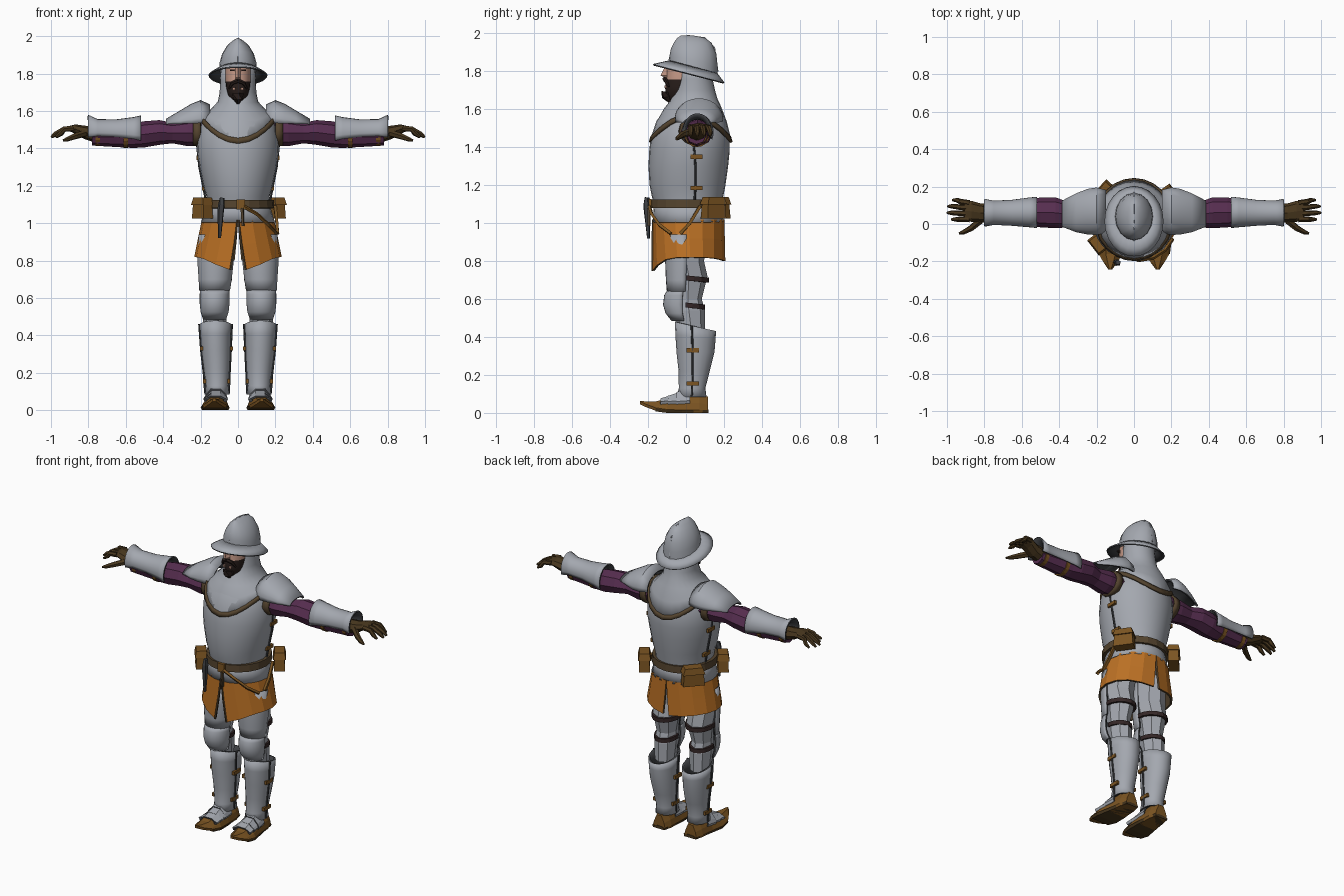
import bpy, bmesh, math
from mathutils import Vector, Matrix


def mat(name, *c):
    m = bpy.data.materials.new(name)
    m.diffuse_color = (*c, 1)
    return m


STEEL = mat("steel", .37, .39, .43)
DARK = mat("dark_steel", .05, .053, .058)
PURPLE = mat("purple_cloth", .095, .027, .08)
GLOVE = mat("dark_leather", .065, .038, .013)
TAN = mat("tan_leather", .2, .09, .016)
BELT = mat("belt_brown", .09, .058, .028)
ORANGE = mat("orange_cloth", .5, .165, .018)
SKIN = mat("skin", .58, .33, .25)
HAIR = mat("dark_hair", .022, .013, .011)
STRAP = mat("strap_brown", .035, .02, .02)
PLATE = (STEEL, DARK)
smooth_objects = []


def finish(name, bm, mats, mirror=False, thick=0, smooth=True):
    bmesh.ops.recalc_face_normals(bm, faces=bm.faces)
    mid = sum((v.co for v in bm.verts), Vector()) / len(bm.verts)
    if sum(f.normal.dot(f.calc_center_median() - mid) * f.calc_area() for f in bm.faces) < 0:
        bmesh.ops.reverse_faces(bm, faces=bm.faces)
    me = bpy.data.meshes.new(name)
    bm.to_mesh(me)
    bm.free()
    ob = bpy.data.objects.new(name, me)
    bpy.context.collection.objects.link(ob)
    for m in (mats if isinstance(mats, tuple) else (mats,)):
        me.materials.append(m)
    if thick:
        s = ob.modifiers.new("thickness", 'SOLIDIFY')
        s.thickness, s.offset = thick, -1
        if len(me.materials) > 1:  # dark rim and lining
            s.material_offset = s.material_offset_rim = 1
    if mirror:
        ob.modifiers.new("mirror", 'MIRROR')
    if smooth:
        smooth_objects.append(ob)
    return ob


def ring(axis, p, c1, c2, r1, r2, n=20, arc=(0, 360), tilt=0, dip=0):
    full = arc[1] - arc[0] == 360
    out = []
    for i in range(n if full else n + 1):
        t = math.radians(arc[0] + (arc[1] - arc[0]) * i / n)
        u, v = c1 + r1 * math.cos(t), c2 + r2 * math.sin(t)
        q = p + tilt * (v - c2) - dip * math.sin(t) ** 2
        out.append({'z': (u, v, q), 'x': (q, u, v), 'y': (u, q, v)}[axis])
    return out


def loft(name, rings, mats, closed=True, caps=True, **kw):
    bm = bmesh.new()
    rows = [[bm.verts.new(p) for p in r] for r in rings]
    n = len(rows[0])
    for a, b in zip(rows, rows[1:]):
        for i in range(n if closed else n - 1):
            j = (i + 1) % n
            bm.faces.new((a[i], a[j], b[j], b[i]))
    if closed and caps:
        bm.faces.new(rows[0])
        bm.faces.new(rows[-1])
    return finish(name, bm, mats, **kw)


def rounds(name, axis, specs, mats, n=20, arc=(0, 360), caps=True, **kw):
    return loft(name, [ring(axis, *s[:5], n, arc, *s[5:]) for s in specs], mats,
                arc[1] - arc[0] == 360, caps, **kw)


def tube(name, pts, radii, mats, n=6, **kw):
    pts = [Vector(p) for p in pts]
    rings = []
    for i, p in enumerate(pts):
        d = (pts[min(i + 1, len(pts) - 1)] - pts[max(i - 1, 0)]).normalized()
        u = d.cross(Vector((.31, .2, .93))).normalized()
        v = d.cross(u)
        rings.append([p + radii[i] * (u * math.cos(k * math.tau / n) + v * math.sin(k * math.tau / n))
                      for k in range(n)])
    return loft(name, rings, mats, **kw)


def box(name, c, size, mats, turn=0, taper=1, **kw):
    bm = bmesh.new()
    bmesh.ops.create_cube(bm, size=1)
    for v in bm.verts:
        k = taper if v.co.z > 0 else 1
        v.co = Vector((v.co.x * size[0] * k, v.co.y * size[1] * k, v.co.z * size[2]))
    bm.transform(Matrix.Translation(c) @ Matrix.Rotation(math.radians(turn), 4, 'Z'))
    return finish(name, bm, mats, smooth=False, **kw)


# Helmet: ridged crown and sloping brim
rounds("helmet_crown", 'z', [(1.815, 0, .04, .102, .127, -.27), (1.86, 0, .04, .098, .126, -.2),
       (1.905, 0, .04, .085, .12, -.1), (1.95, 0, .035, .058, .1), (1.975, 0, .028, .03, .075),
       (1.99, 0, .005, .004, .03)], STEEL, 16)
rounds("helmet_brim", 'z', [(1.825, 0, .04, .1, .125, -.27), (1.806, 0, .025, .135, .16, -.26),
       (1.79, 0, .015, .158, .188, -.26)], PLATE, 24, caps=False, thick=.009)
tube("helmet_ridge", [(0, -.088, 1.86), (0, -.075, 1.92), (0, -.025, 1.978), (0, .01, 1.988), (0, .1, 1.976),
     (0, .15, 1.925), (0, .168, 1.8)], [.004] * 7, STEEL, 4)

# Face, beard below the cheek line
face = rounds("face", 'z', [(1.65, 0, -.02, .03, .07), (1.68, 0, -.02, .055, .088), (1.72, 0, -.02, .064, .09),
              (1.757, 0, -.02, .067, .084), (1.8, 0, -.02, .068, .082), (1.85, 0, -.02, .066, .08)],
              (SKIN, HAIR), 16)
for f in face.data.polygons:
    f.material_index = int(f.center.z < 1.757)
loft("nose", [[(-.014, -.1, z0), (.014, -.1, z0), (0, y, z0)] for z0, y in
     ((1.768, -.112), (1.778, -.134), (1.83, -.108))], SKIN, smooth=False)
tube("moustache", [(0, -.113, 1.762), (.03, -.106, 1.75), (.048, -.09, 1.72)], [.012, .011, .005], HAIR, mirror=True)
tube("beard_tip", [(0, -.095, 1.69), (0, -.1, 1.665), (0, -.085, 1.64)], [.035, .028, .008], HAIR)
box("eye", (.03, -.096, 1.818), (.022, .008, .009), HAIR, 18, mirror=True)
box("brow", (.031, -.096, 1.836), (.032, .012, .008), HAIR, 18, mirror=True)
box("cheek_patch", (.021, -.109, 1.718), (.014, .008, .014), SKIN, 12, mirror=True)

# Mail hood and pointed mantle
rounds("hood", 'z', [(1.84, 0, .045, .092, .09), (1.76, 0, .045, .096, .095), (1.7, 0, .045, .098, .108),
       (1.65, 0, .04, .108, .125, .06), (1.61, 0, .035, .145, .15, .03), (1.585, 0, .03, .18, .185, 0, .05),
       (1.56, 0, .025, .205, .215, 0, .125)], PLATE, 24, caps=False, thick=.01)
rounds("mantle_trim", 'z', [(1.578, 0, .025, .204, .213, 0, .122), (1.555, 0, .025, .212, .221, 0, .128)],
       BELT, 24, caps=False, thick=.014)

# Breastplate, waist and side fastenings
rounds("breastplate", 'z', [(1.1, 0, .01, .166, .18), (1.14, 0, .008, .168, .188), (1.2, 0, .008, .186, .2),
       (1.3, 0, .012, .206, .21), (1.38, 0, .018, .219, .212), (1.45, 0, .022, .217, .208),
       (1.54, 0, .025, .196, .18), (1.61, 0, .03, .13, .13)], STEEL, 28)
rounds("waist_plate", 'z', [(1.11, 0, .012, .168, .18), (1.06, 0, .012, .18, .184), (1.005, 0, .012, .198, .188)],
       PLATE, 24, caps=False, thick=.012)
tube("side_seam", [(.17, .045, 1.11), (.187, .05, 1.2), (.207, .05, 1.3), (.219, .04, 1.42)], [.006] * 4,
     DARK, mirror=True)
for z, x in ((1.35, .214), (1.185, .184)):
    box("side_buckle", (x, .055, z), (.016, .065, .022), TAN, mirror=True)

# Belt, pouches, dagger and hanging straps
rounds("belt", 'z', [(1.08, 0, .01, .194, .198), (1.125, 0, .01, .192, .196)], BELT, 20, caps=False, thick=.02,
       smooth=False)
for x, y, w, turn in ((.195, .145, .12, -55), (-.165, .165, .13, 48), (-.19, -.105, .1, -52)):
    box("pouch", (x, y, 1.07), (w, .065, .09), TAN, turn, .88)
    box("pouch_flap", (x, y, 1.118), (w * 1.02, .075, .04), TAN, turn, .8)
box("belt_buckle", (.015, -.19, 1.1), (.045, .015, .055), TAN)
tube("dagger", [(-.085, -.205, 1.135), (-.088, -.208, 1.1), (-.092, -.206, 1.07), (-.098, -.198, .92)],
     [.014, .018, .019, .008], DARK, 5, smooth=False)
tube("hanging_strap", [(.03, -.193, 1.09), (.1, -.182, 1.05), (.165, -.14, .99), (.207, -.08, .945)],
     [.01] * 4, TAN, 4, smooth=False)
tube("side_strap", [(.212, -.03, .945), (.208, .02, 1.0), (.198, .075, 1.09)], [.011] * 3, TAN, 4, smooth=False)
tube("belt_end", [(.022, -.196, 1.08), (.027, -.195, .985)], [.01, .008], BELT, 4, smooth=False)

# Split skirt: one half panel, mirrored
rows = []
for z, rx, ry, gap in ((1.018, .193, .188, .6), (.92, .214, .191, 5), (.82, .234, .194, 10)):
    row = []
    for i in range(9):
        t = math.radians(-90 + gap + (180 - 1.5 * gap) * i / 8)
        k = (1.018 - z) / .198
        drop = .075 * max(0, -math.sin(t)) ** 4 + .02 * max(0, math.sin(t)) ** 4
        row.append((rx * math.cos(t), .014 + ry * math.sin(t), z - k * drop))
    rows.append(row)
loft("skirt", rows, (ORANGE, BELT), closed=False, thick=.012, mirror=True, smooth=False)
tube("skirt_slit_edge", [rows[0][0], rows[1][0], rows[2][0]], [.006] * 3, BELT, 4, mirror=True)

# Legs
rounds("mail_leg", 'z', [(.96, .11, .01, .088, .11), (.8, .12, 0, .088, .095), (.72, .12, .015, .08, .098),
       (.6, .125, .01, .06, .073), (.54, .125, .015, .065, .085), (.42, .125, .03, .06, .07)],
       STEEL, 8, mirror=True, smooth=False)
rounds("thigh_plate", 'z', [(.94, .118, -.01, .093, .094), (.8, .12, -.01, .098, .1), (.7, .122, -.013, .089, .093),
       (.64, .125, -.015, .083, .086)], PLATE, 14, (172, 368), thick=.012, mirror=True)
rounds("knee_plate", 'z', [(.648, .125, -.02, .078, .078), (.62, .125, -.025, .08, .09), (.57, .125, -.028, .08, .093),
       (.525, .125, -.025, .075, .083), (.485, .125, -.015, .062, .062)], PLATE, 14, (175, 365), thick=.012,
       mirror=True)
for z, cx, cy, rx, ry in ((.71, .12, .015, .09, .105), (.567, .125, .012, .072, .088)):
    rounds("leg_strap", 'z', [(z - .013, cx, cy, rx, ry, -.1), (z + .013, cx, cy, rx, ry, -.1)], STRAP, 8,
           (-10, 190), thick=.014, mirror=True, smooth=False)
rounds("greave", 'z', [(.455, .12, .05, .087, .108, -.22), (.4, .12, .05, .083, .106, -.1),
       (.32, .118, .05, .079, .1), (.22, .114, .043, .07, .082), (.13, .112, .032, .061, .07),
       (.085, .112, .03, .066, .078)], PLATE, 20, caps=False, thick=.012, mirror=True)
for s in (1, -1):  # outer and inner fastenings
    tube("greave_seam", [(.12 + s * .087, .03, .46), (.118 + s * .079, .035, .32), (.114 + s * .069, .035, .2),
         (.112 + s * .063, .03, .09)], [.006] * 4, DARK, mirror=True)
    for z, w in ((.33, .08), (.155, .064)):
        box("greave_buckle", (.115 + s * w, .035, z), (.016, .065, .022), TAN, mirror=True)


# Shoes and foot plates share one cross-section
def foot(y, cx, w, low, top):
    m = low + (top - low) * .5
    return [(cx + k * w, y, z) for k, z in ((-.9, low), (.9, low), (1, low + .015), (.85, m), (.4, top),
                                            (-.4, top), (-.85, m), (-1, low + .015))]


loft("shoe", [foot(*s) for s in ((.115, .112, .042, 0, .085), (.07, .112, .058, 0, .105), (-.02, .115, .064, 0, .1),
     (-.1, .122, .074, .003, .075), (-.16, .125, .064, .012, .06), (-.21, .126, .034, .03, .06),
     (-.243, .127, .01, .046, .064))], TAN, mirror=True, smooth=False)
loft("shoe_sole", [foot(*s) for s in ((.118, .112, .046, 0, .018), (-.02, .115, .069, 0, .018),
     (-.1, .122, .078, 0, .02), (-.16, .125, .067, .008, .026))], GLOVE, mirror=True, smooth=False)
for y, top in ((-.03, .118), (-.075, .098), (-.115, .084)):
    loft("foot_plate", [foot(y + .05, .116, .06, .05, top + .014), foot(y - .02, .12, .066, .045, top - .008)],
         PLATE, caps=False, thick=.01, mirror=True, smooth=False)

# Arms
rounds("sleeve", 'x', [(.17, .05, 1.485, .075, .07), (.27, .05, 1.482, .078, .07), (.35, .05, 1.482, .068, .055),
       (.42, .06, 1.485, .082, .066), (.5, .062, 1.475, .08, .07), (.56, .06, 1.468, .068, .066),
       (.65, .058, 1.462, .058, .055), (.78, .055, 1.46, .05, .045)], PURPLE, 8, mirror=True, smooth=False)
rounds("armhole_trim", 'x', [(.2, .05, 1.485, .09, .078), (.24, .05, 1.485, .084, .074)], BELT, 14, caps=False,
       thick=.012, mirror=True)
rounds("shoulder_plate", 'x', [(.15, .068, 1.55, .115, .085), (.2, .068, 1.55, .128, .108), (.25, .066, 1.545, .122, .093),
       (.31, .06, 1.54, .104, .062), (.385, .055, 1.532, .07, .026)], PLATE, 14, (-8, 188), thick=.012, mirror=True)
rounds("forearm_plate", 'x', [(.52, .062, 1.478, .084, .098), (.56, .062, 1.482, .08, .085), (.65, .06, 1.487, .07, .068),
       (.75, .06, 1.49, .065, .066), (.8, .06, 1.492, .075, .087)], PLATE, 14, (-22, 202), thick=.01, mirror=True)
for x, r in ((.6, .066), (.75, .054)):
    rounds("forearm_strap", 'x', [(x - .012, .058, 1.464, r, r - .003), (x + .012, .058, 1.464, r, r - .003)], TAN, 8,
           (180, 360), thick=.008, mirror=True, smooth=False)

# Gloves
rounds("glove", 'x', [(.76, .056, 1.474, .05, .044), (.82, .06, 1.485, .05, .036), (.87, .068, 1.503, .056, .025),
       (.905, .07, 1.506, .052, .013)], GLOVE, 8, mirror=True, smooth=False)
for y0, y1, x1 in ((.025, .025, .975), (.055, .06, .999), (.085, .095, .995), (.112, .128, .97)):
    tube("finger", [(.88, y0, 1.507), (.93, (y0 + y1) / 2, 1.502), (x1 - .025, y1, 1.478), (x1, y1, 1.46)],
         [.016, .015, .013, .007], GLOVE, mirror=True, smooth=False)
tube("thumb", [(.82, .02, 1.48), (.87, -.022, 1.465), (.91, -.043, 1.45), (.935, -.05, 1.442)],
     [.02, .017, .013, .006], GLOVE, mirror=True, smooth=False)

# Smooth the rounded parts, keeping sharp edges
bpy.ops.object.select_all(action='DESELECT')
for ob in smooth_objects:
    ob.select_set(True)
bpy.context.view_layer.objects.active = smooth_objects[0]
bpy.ops.object.shade_smooth_by_angle(angle=math.radians(35))
